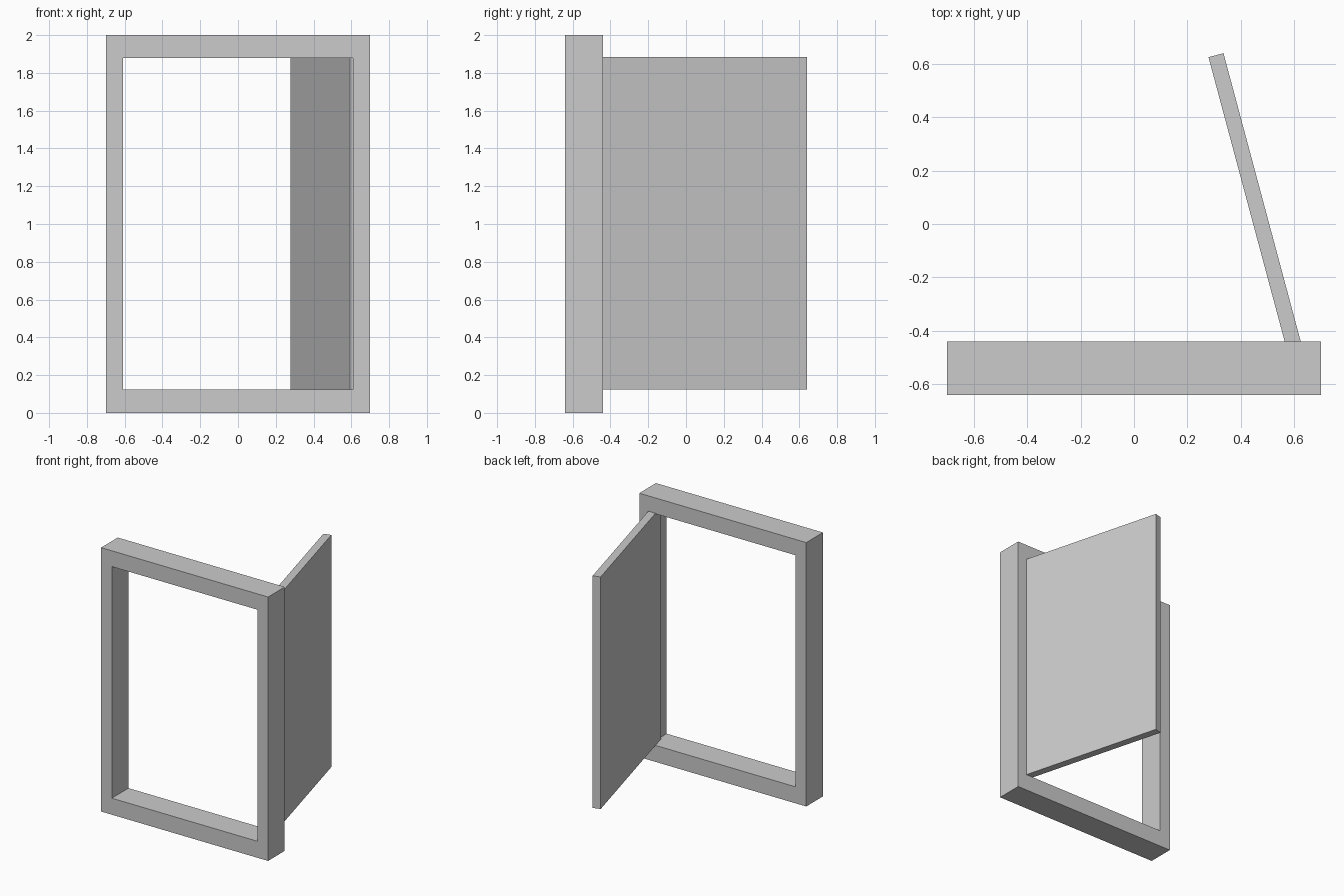
import bpy, bmesh, math
from mathutils import Matrix

if "Cube" in bpy.data.objects:
    bpy.data.objects.remove(bpy.data.objects["Cube"])


def finish(bm, name):
    bmesh.ops.recalc_face_normals(bm, faces=bm.faces)
    mesh = bpy.data.meshes.new(name)
    bm.to_mesh(mesh)
    bm.free()
    obj = bpy.data.objects.new(name, mesh)
    bpy.context.collection.objects.link(obj)
    return obj


def rect(bm, half_w, z0, z1, y):
    return [bm.verts.new((x, y, z)) for x, z in
            ((-half_w, z0), (half_w, z0), (half_w, z1), (-half_w, z1))]


# Door frame: one rectangular ring with mitred faces
front, back = -0.64, -0.44
bm = bmesh.new()
rings = [rect(bm, 0.70, 0, 2, front), rect(bm, 0.70, 0, 2, back),
         rect(bm, 0.61, 0.125, 1.88, back), rect(bm, 0.61, 0.125, 1.88, front)]
for r in range(4):
    a, b = rings[r], rings[(r + 1) % 4]
    for i in range(4):
        j = (i + 1) % 4
        bm.faces.new((a[i], a[j], b[j], b[i]))
finish(bm, "door_frame")

# Door panel: slab hinged inside the right jamb, swung open 75 degrees
width, thick, z0, z1 = 1.21, 0.058, 0.125, 1.884
bm = bmesh.new()
bmesh.ops.create_cube(bm, size=1)
bmesh.ops.scale(bm, vec=(width, thick, z1 - z0), verts=bm.verts)
bmesh.ops.translate(bm, vec=(-width / 2, 0, (z0 + z1) / 2), verts=bm.verts)
door = finish(bm, "door_panel")
door.matrix_world = (Matrix.Translation((0.62, -0.537, 0))
                     @ Matrix.Rotation(math.radians(-75), 4, 'Z'))
